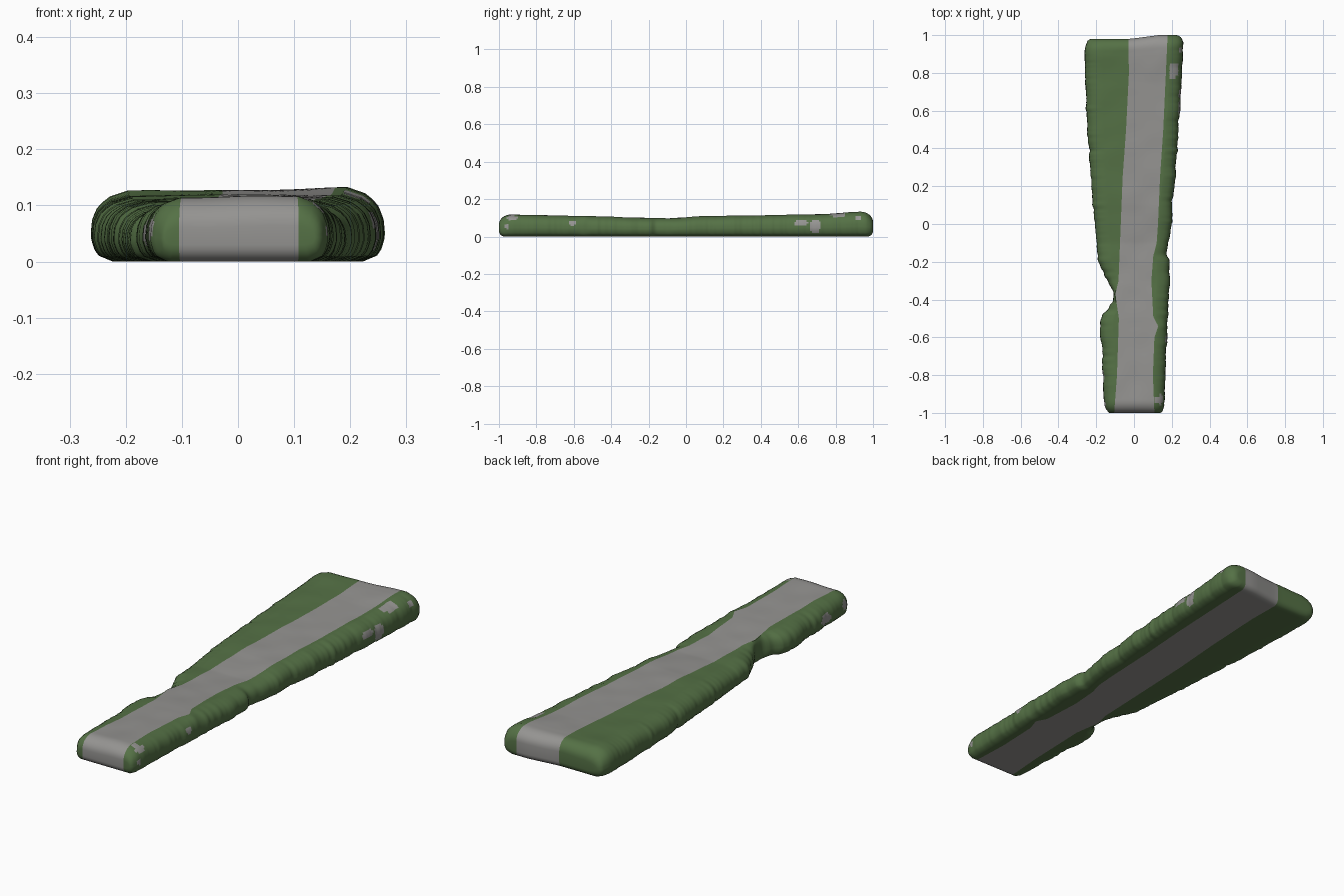
import bpy, bmesh, math, random
from mathutils import noise, Vector

if "Cube" in bpy.data.objects:
    bpy.data.objects.remove(bpy.data.objects["Cube"])

random.seed(4)

# Plan outline and stripe edges as (y, x) points
LEFT = [(-1, -.155), (-.9, -.163), (-.65, -.17), (-.56, -.183), (-.51, -.18), (-.48, -.165),
        (-.45, -.135), (-.4, -.112), (-.36, -.108), (-.32, -.13), (-.27, -.158), (-.2, -.19),
        (0, -.208), (.2, -.226), (.5, -.248), (.8, -.26), (1, -.263)]
RIGHT = [(-1, .162), (-.8, .166), (-.55, .178), (-.4, .182), (-.3, .192), (-.2, .188),
         (-.16, .17), (-.12, .182), (0, .2), (.14, .205), (.2, .216), (.5, .236), (.8, .256), (1, .263)]
STRIPE_L = [(-1, -.105), (-.8, -.09), (-.5, -.08), (-.42, -.092), (-.37, -.098), (-.3, -.082),
            (0, -.07), (.25, -.06), (.5, -.042), (.8, -.027), (1, -.03)]
STRIPE_R = [(-1, .108), (-.8, .1), (-.6, .108), (-.54, .128), (-.49, .102), (-.3, .092),
            (-.17, .102), (-.1, .12), (0, .127), (.25, .138), (.5, .155), (1, .178)]
HEIGHT = [(-1, .117), (-.8, .113), (-.5, .108), (-.3, .1), (-.1, .096), (.1, .107),
          (.5, .113), (.75, .119), (.9, .128), (1, .13)]
# Side wall: inset from the edge against height fraction, top to bottom
WALL = [(0, .04), (.05, .035 * .5), (.18, .006), (.36, 0), (.6, .003), (.78, .013), (.91, .032), (1, .066)]
# Stone patches showing through the grass: y, z, half length, half height
PATCH_R = [(.69, .055, .03, .036), (.615, .072, .04, .015), (.81, .118, .045, .014),
           (.92, .1, .018, .012), (-.93, .1, .03, .014), (-.96, .055, .014, .014), (-.61, .072, .02, .014)]
PATCH_L = [(-.8, .05, .04, .025), (-.95, .06, .02, .022)]


def lerp(table, v):
    if v <= table[0][0]:
        return table[0][1]
    for (a, p), (b, q) in zip(table, table[1:]):
        if v <= b:
            return p + (q - p) * (v - a) / (b - a)
    return table[-1][1]


def end_round(d, r):
    """1 at the very end, falling to 0 at distance r along a quarter circle."""
    return 1 - math.sqrt(max(0, 1 - (1 - d / r) ** 2)) if d < r else 0


def wobble(y, side):
    """Ragged edge with shallow ridges."""
    return (.006 * noise.noise(Vector((side * 7, y * 14, 0)))
            + .005 * noise.noise(Vector((side * 3, y * 45, 5))))


def span(a, b, n):
    return [a + (b - a) * i / n for i in range(n)]


NW, NG, NS = 12, 5, 8   # wall steps, grass columns per side, stripe columns
R_END = .065
curve = [R_END * (1 - math.cos(math.pi / 2 * k / 8)) for k in range(9)]
inner = span(-1 + R_END, 1 - R_END, 200)[1:]
stations = [-1 + d for d in curve] + inner + [1 - d for d in reversed(curve)]


def ring(y):
    d = 1 - abs(y)
    f, fb = end_round(d, R_END), end_round(d, .03)
    pull = f * (.025 if y < 0 else .04)
    lx = lerp(LEFT, y) + pull + wobble(y, -1)
    rx = lerp(RIGHT, y) - pull + wobble(y, 1)
    sl, sr = lerp(STRIPE_L, y), lerp(STRIPE_R, y)
    lx, rx = min(lx, sl - .008), max(rx, sr + .008)
    kl = min(1, (sl - lx - .003) / .066)      # squeeze wall rounding where grass is narrow
    kr = min(1, (rx - sr - .003) / .066)
    zb = .03 * fb

    def top(x):
        bump = .003 * noise.noise(Vector((x * 9, y * 9, 2)))
        return lerp(HEIGHT, y) + .012 * x + bump - .055 * f

    def place(x, z):
        t = max(0, (y - .8) / .2)
        skew = .02 * t * min(1, max(0, (.13 - x) / .15))
        return (x, y - skew, max(0, z))

    tl, tr = lx + .066 * kl, rx - .066 * kr
    bl, br = lx + .04 * kl, rx - .04 * kr
    xs_t = span(tl, sl, NG) + span(sl, sr, NS) + span(sr, tr, NG) + [tr]
    xs_b = span(bl, sl, NG) + span(sl, sr, NS) + span(sr, br, NG) + [br]
    pts = [place(x, top(x)) for x in xs_t]
    for i in range(1, NW):                     # right wall, going down
        h = 1 - i / NW
        pts.append(place(rx - lerp(WALL, h) * kr, zb + (top(tr) - zb) * h))
    pts += [place(x, zb) for x in reversed(xs_b)]
    for i in range(1, NW):                     # left wall, going up
        h = i / NW
        pts.append(place(lx + lerp(WALL, h) * kl, zb + (top(tl) - zb) * h))
    return pts


def material(name, rgb):
    m = bpy.data.materials.new(name)
    m.diffuse_color = (*rgb, 1)
    m.use_nodes = True
    m.node_tree.nodes["Principled BSDF"].inputs["Base Color"].default_value = m.diffuse_color
    return m


# Loft the slab
bm = bmesh.new()
rings = [[bm.verts.new(p) for p in ring(y)] for y in stations]
N = len(rings[0])
C = 2 * NG + NS                                # columns across the top
b0 = C + NW                                    # first bottom vertex (right end)


def stripe_column(i):
    return NG <= i < NG + NS


def in_patch(c, patches):
    return any(((c.y - y) / a) ** 2 + ((c.z - z) / b) ** 2 < 1 for y, z, a, b in patches)


for r0, r1 in zip(rings, rings[1:]):
    for i in range(N):
        j = (i + 1) % N
        f = bm.faces.new((r0[i], r0[j], r1[j], r1[i]))
        c = f.calc_center_median()
        stone = stripe_column(i) or (b0 <= i < b0 + C and stripe_column(i - b0))
        if C <= i < b0:
            stone = in_patch(c, PATCH_R)
        elif i >= b0 + C:
            stone = in_patch(c, PATCH_L)
        f.material_index = 1 if stone else 0

# Close both ends in columns so the stripe runs over them
for r in (rings[0], rings[-1]):
    for i in range(C):
        k = b0 + C - i
        f = bm.faces.new((r[i], r[i + 1], r[k - 1], r[k]))
        f.material_index = 1 if stripe_column(i) else 0
    bm.faces.new(r[C:b0 + 1])
    bm.faces.new(r[b0 + C:] + [r[0]])

bmesh.ops.recalc_face_normals(bm, faces=bm.faces[:])
mesh = bpy.data.meshes.new("path_slab")
bm.to_mesh(mesh)
bm.free()
mesh.materials.append(material("grass green", (.09, .165, .06)))
mesh.materials.append(material("stone grey", (.3, .295, .285)))
slab = bpy.data.objects.new("path_slab", mesh)
bpy.context.collection.objects.link(slab)
bpy.context.view_layer.objects.active = slab
slab.select_set(True)
bpy.ops.object.shade_smooth_by_angle(angle=math.radians(35))
